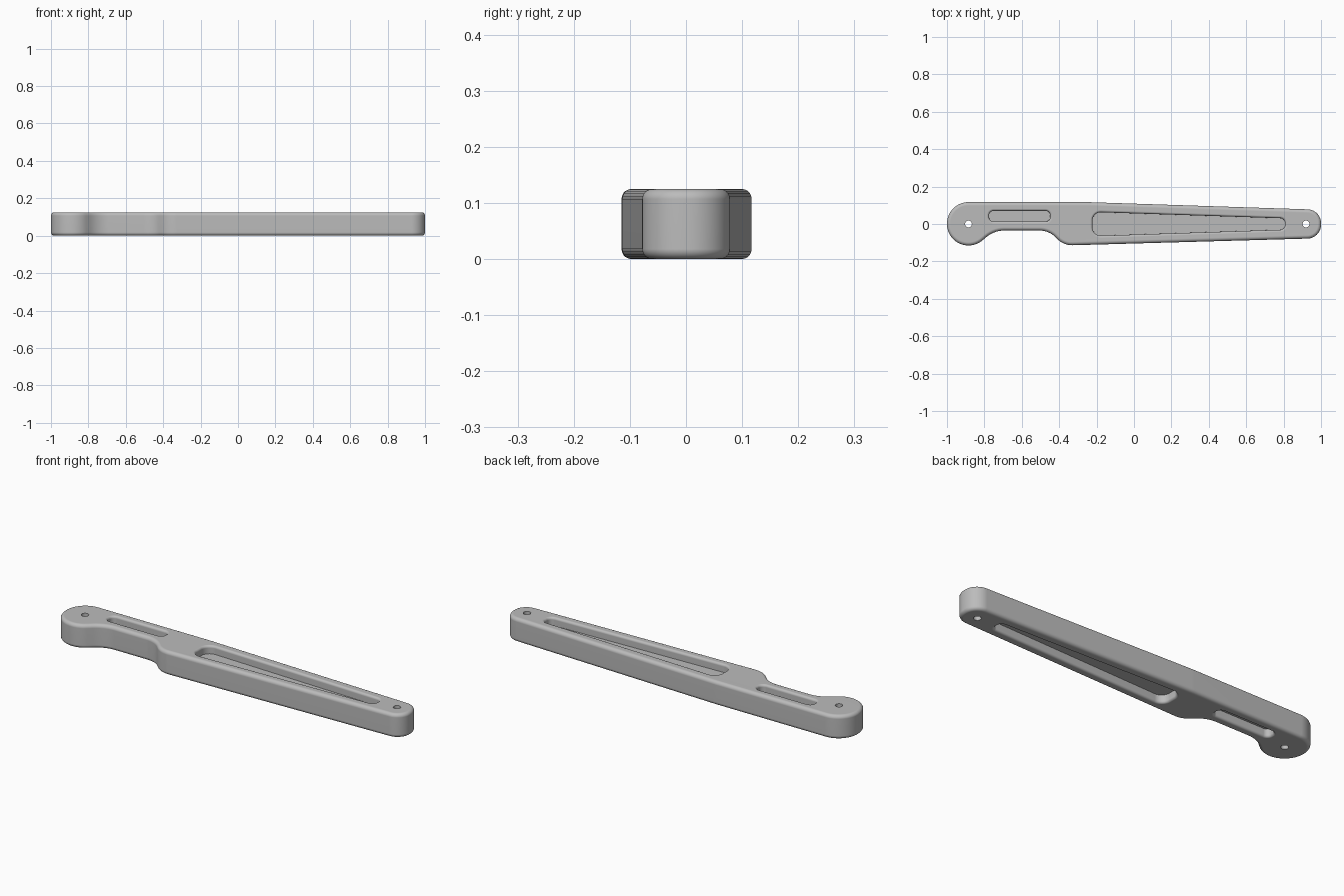
import bpy, bmesh, math
from mathutils import Vector

THICK = 0.125      # plate thickness
ROUND = 0.018      # outer edge rounding
RIM = 0.012        # pocket edge rounding
DEPTH = 0.042      # pocket depth on each side
STEPS = 5

cube = bpy.data.objects.get("Cube")
if cube:
    bpy.data.objects.remove(cube, do_unlink=True)

metal = bpy.data.materials.new("light grey metal")
metal.use_nodes = True
grey = (0.5, 0.5, 0.5, 1)
metal.diffuse_color = grey
metal.node_tree.nodes["Principled BSDF"].inputs["Base Color"].default_value = grey


def rounded_outline(corners):
    """Counter-clockwise polygon of (x, y, radius) with filleted corners."""
    pts = []
    for i, (x, y, r) in enumerate(corners):
        p = Vector((x, y))
        a = (Vector(corners[i - 1][:2]) - p).normalized()
        b = (Vector(corners[(i + 1) % len(corners)][:2]) - p).normalized()
        half = a.angle(b) / 2
        centre = p + (a + b).normalized() * r / math.sin(half)
        start = p + a * r / math.tan(half) - centre
        end = p + b * r / math.tan(half) - centre
        sweep = math.atan2(start.x * end.y - start.y * end.x, start.dot(end))
        n = max(2, round(abs(sweep) / math.radians(6)))
        for k in range(n + 1):
            t = sweep * k / n
            c, s = math.cos(t), math.sin(t)
            q = centre + Vector((c * start.x - s * start.y, s * start.x + c * start.y))
            if not pts or (q - pts[-1]).length > 1e-3:
                pts.append(q)
    return pts


def offset(pts, d):
    """Move a closed outline outward by d."""
    out = []
    for i, p in enumerate(pts):
        a = (p - pts[i - 1]).normalized()
        b = (pts[(i + 1) % len(pts)] - p).normalized()
        t = (a + b).normalized()
        out.append(p + Vector((t.y, -t.x)) * d / max(0.5, t.dot(a)))
    return out


def loft(name, pts, layers):
    """Solid from one outline stacked at (z, outward offset) layers."""
    bm = bmesh.new()
    rings = [[bm.verts.new((p.x, p.y, z)) for p in offset(pts, d)] for z, d in layers]
    n = len(pts)
    for low, high in zip(rings, rings[1:]):
        for i in range(n):
            j = (i + 1) % n
            bm.faces.new((low[i], low[j], high[j], high[i]))
    bm.faces.new(rings[0][::-1])
    bm.faces.new(rings[-1])
    bmesh.ops.recalc_face_normals(bm, faces=bm.faces)
    mesh = bpy.data.meshes.new(name)
    bm.to_mesh(mesh)
    bm.free()
    mesh.materials.append(metal)
    obj = bpy.data.objects.new(name, mesh)
    bpy.context.collection.objects.link(obj)
    return obj


def quarter(r):
    """Quarter-round (height, inset) pairs from the wall to the face."""
    angles = [math.pi / 2 * k / STEPS for k in range(STEPS + 1)]
    return [(r * math.sin(a), r * (1 - math.cos(a))) for a in angles]


# Arm body: round end, thin neck, shoulder and tapered tail
body_outline = rounded_outline([
    (-1, 0.117, 0.115), (-1, -0.115, 0.115), (-0.843, -0.115, 0.114),
    (-0.748, -0.035, 0.15), (-0.455, -0.035, 0.12), (-0.375, -0.115, 0.11),
    (1, -0.076, 0.074), (1, 0.076, 0.074), (-0.25, 0.117, 0.5)])
upper = [(THICK - ROUND + h, -i) for h, i in quarter(ROUND)]
lower = [(THICK - z, d) for z, d in reversed(upper)]
arm = loft("arm_body", body_outline, lower + upper)

# Pockets on both faces, with softened rims
neck_slot = rounded_outline([
    (-0.775, 0.013, 0.025), (-0.448, 0.013, 0.025),
    (-0.448, 0.07, 0.025), (-0.775, 0.07, 0.025)])
tail_pocket = rounded_outline([
    (-0.222, -0.064, 0.045), (0.807, -0.030, 0.025),
    (0.807, 0.030, 0.025), (-0.222, 0.064, 0.045)])
rim = [(THICK - RIM + h, i) for h, i in quarter(RIM)]
layers = [(THICK - DEPTH, 0)] + rim + [(THICK + 0.02, RIM)]
flipped = [(THICK - z, d) for z, d in reversed(layers)]
cutters = []
for name, outline in (("neck_slot", neck_slot), ("tail_pocket", tail_pocket)):
    cutters.append(loft(name + "_top_cutter", outline, layers))
    cutters.append(loft(name + "_bottom_cutter", outline, flipped))

# Pivot holes through both ends
for name, x in (("round_end", -0.885), ("tail_end", 0.92)):
    ring = [Vector((x + 0.018 * math.cos(a), 0.018 * math.sin(a)))
            for a in (math.tau * k / 32 for k in range(32))]
    cutters.append(loft(name + "_hole_cutter", ring, [(-0.02, 0), (THICK + 0.02, 0)]))

# Cut the pockets and holes, then smooth the rounded edges
bpy.ops.object.select_all(action='DESELECT')
bpy.context.view_layer.objects.active = arm
arm.select_set(True)
for cutter in cutters:
    cut = arm.modifiers.new(cutter.name, 'BOOLEAN')
    cut.operation = 'DIFFERENCE'
    cut.solver = 'EXACT'
    cut.object = cutter
    bpy.ops.object.modifier_apply(modifier=cut.name)
    bpy.data.objects.remove(cutter, do_unlink=True)

bpy.ops.object.shade_smooth_by_angle(angle=math.radians(32))
weighted = arm.modifiers.new("flat_faces", 'WEIGHTED_NORMAL')
weighted.keep_sharp = True
